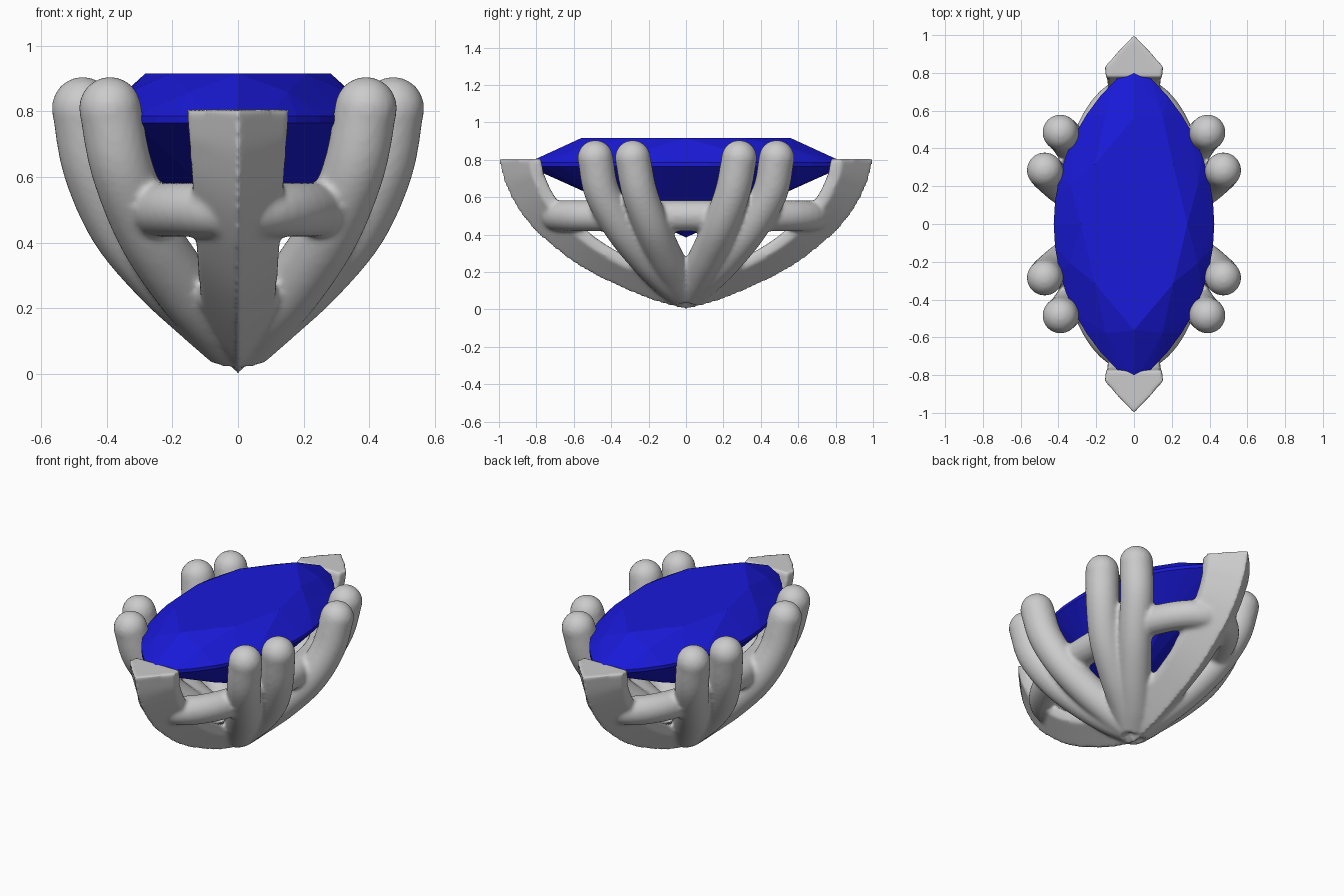
import bpy, bmesh, math
from mathutils import Vector as V

if "Cube" in bpy.data.objects:
    bpy.data.objects.remove(bpy.data.objects["Cube"])


def spline(pts, n=6):
    """Catmull-Rom samples through the control points."""
    p = [V(q) for q in pts]
    p = [p[0] * 2 - p[1]] + p + [p[-1] * 2 - p[-2]]
    out = []
    for i in range(1, len(p) - 2):
        a, b, c, d = p[i - 1:i + 3]
        for k in range(n):
            t = k / n
            out.append(0.5 * (2 * b + (c - a) * t + (2 * a - 5 * b + 4 * c - d) * t * t
                              + (3 * b - a - 3 * c + d) * t ** 3))
    return out + [p[-2]]


def loft(bm, rings, closed=False):
    """Skin a list of equal-sized rings, capped unless closed."""
    vs = [[bm.verts.new(co) for co in r] for r in rings]
    n = len(vs[0])
    pairs = list(zip(vs, vs[1:])) + ([(vs[-1], vs[0])] if closed else [])
    for a, b in pairs:
        for i in range(n):
            j = (i + 1) % n
            bm.faces.new((a[i], a[j], b[j], b[i]))
    if not closed:
        bm.faces.new(vs[0])
        bm.faces.new(vs[-1][::-1])


def tube(bm, path, r, closed=False, n=20):
    rings = []
    m = len(path)
    for i, p in enumerate(path):
        nxt = path[(i + 1) % m] if closed else path[min(i + 1, m - 1)]
        prv = path[i - 1] if closed else path[max(i - 1, 0)]
        t = (nxt - prv).normalized()
        side = t.cross(V((-p.y, p.x, 0.0)) if not closed else V((0, 0, 1))).normalized()
        up = side.cross(t)
        rings.append([p + r * (math.cos(a) * side + math.sin(a) * up)
                      for a in (2 * math.pi * k / n for k in range(n))])
    loft(bm, rings, closed)


bm = bmesh.new()

# Eight round prongs with ball tips
R = 0.095
inner = [(.012, .006, .10), (.11, .06, .185), (.235, .12, .30), (.36, .185, .45),
         (.44, .25, .63), (.473, .285, .81)]
outer = [(.008, .01, .10), (.085, .11, .175), (.18, .22, .285), (.28, .345, .44),
         (.355, .45, .63), (.39, .485, .81)]
for pts in (inner, outer):
    for sx in (1, -1):
        for sy in (1, -1):
            path = spline([(x * sx, y * sy, z) for x, y, z in pts])
            tube(bm, path, R)
            ball = bmesh.ops.create_uvsphere(bm, u_segments=24, v_segments=16, radius=R)
            bmesh.ops.translate(bm, verts=ball["verts"], vec=path[-1])

# V-shaped end claws: ridge line with a pentagonal section
ridge = spline([(0, 0, 0), (0, .2, .055), (0, .5, .19), (0, .7, .325), (0, .86, .48),
                (0, .96, .65), (0, 1.005, .805)])
for s in (1, -1):
    rings = []
    last = len(ridge) - 1
    for i, p in enumerate(ridge):
        t = (ridge[min(i + 1, last)] - ridge[max(i - 1, 0)]).normalized()
        nrm = V((0, -t.z, t.y))
        if i == 0:
            nrm = V((0, 0, 1))
        f = i / last
        nrm = nrm.lerp(V((0, -1, 0)), max(0, f - .8) * 5)   # level top cut
        w = .09 + .067 * f ** .7
        sh, d = .09 + .08 * f, .14 + .09 * f
        sec = [(0, 0), (w, sh), (w * .95, d), (-w * .95, d), (-w, sh)]
        rings.append([V((x, s * (p.y + nrm.y * k), p.z + nrm.z * k)) for x, k in sec])
    loft(bm, rings)

# Gallery rail tying the prongs together
rail = [V((.315 * math.cos(a), .70 * math.sin(a), .50))
        for a in (2 * math.pi * k / 64 for k in range(64))]
tube(bm, rail, .083, closed=True)

bmesh.ops.recalc_face_normals(bm, faces=bm.faces)
me = bpy.data.meshes.new("setting")
bm.to_mesh(me)
bm.free()
setting = bpy.data.objects.new("setting", me)
bpy.context.collection.objects.link(setting)
# Fuse the metal and soften the joints
rm = setting.modifiers.new("fuse", 'REMESH')
rm.mode = 'VOXEL'
rm.voxel_size = .012
rm.use_smooth_shade = True
sm = setting.modifiers.new("soften", 'SMOOTH')
sm.factor = .5
sm.iterations = 6

# Marquise gem: convex hull of outline rings
HL, HW = .845, .425
RC = (HL * HL + HW * HW) / (2 * HW)


def outline(n, scale, z, shift=0.0):
    """Pointed oval from two arcs, n points per side."""
    amax = math.asin(HL / RC)
    pts = []
    for s in (1, -1):
        for k in range(n):
            a = amax * (2 * (k + shift) / n - 1)
            pts.append((s * scale * (RC * math.cos(a) - RC + HW), s * scale * RC * math.sin(a), z))
    return pts


bm = bmesh.new()
for co in (outline(4, .665, .915) + outline(4, .85, .858, .5) + outline(16, 1, .785)
           + outline(16, 1, .765) + outline(4, .56, .565, .5) + [(0, 0, .385)]):
    bm.verts.new(co)
bmesh.ops.convex_hull(bm, input=bm.verts)
bmesh.ops.dissolve_limit(bm, angle_limit=.02, verts=bm.verts, edges=bm.edges)
bmesh.ops.recalc_face_normals(bm, faces=bm.faces)
me = bpy.data.meshes.new("gem")
bm.to_mesh(me)
bm.free()
gem = bpy.data.objects.new("gem", me)
bpy.context.collection.objects.link(gem)
blue = bpy.data.materials.new("blue")
blue.diffuse_color = (.01, .01, .7, 1)
blue.use_nodes = True
blue.node_tree.nodes["Principled BSDF"].inputs["Base Color"].default_value = blue.diffuse_color
me.materials.append(blue)
